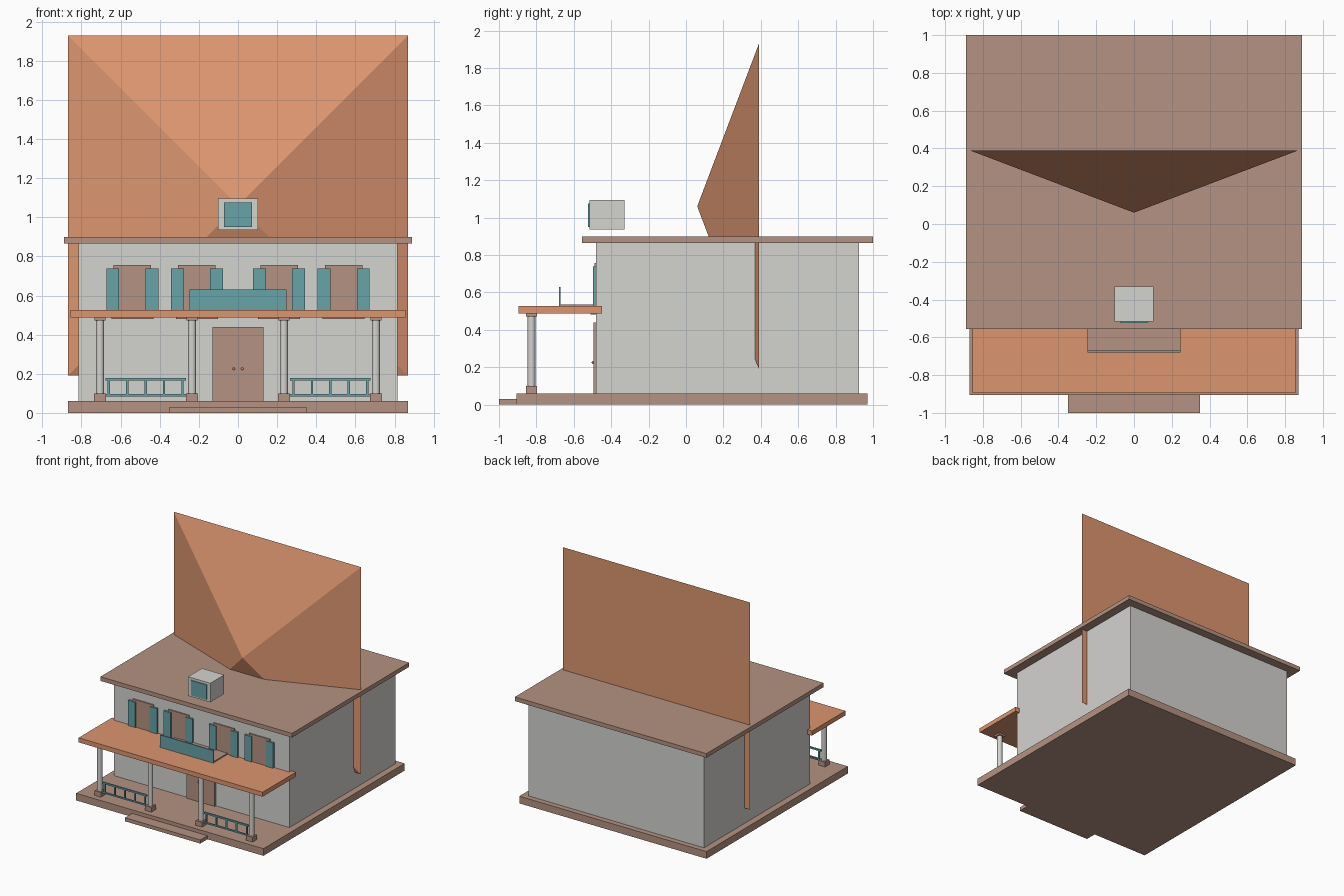
import bpy, math
from mathutils import Matrix

old = bpy.data.objects.get("Cube")
if old:
    bpy.data.objects.remove(old, do_unlink=True)


def material(name, rgb):
    # sRGB bytes to linear
    lin = [((c / 255 + 0.055) / 1.055) ** 2.4 for c in rgb]
    m = bpy.data.materials.new(name)
    m.use_nodes = True
    m.diffuse_color = (*lin, 1)
    m.node_tree.nodes["Principled BSDF"].inputs["Base Color"].default_value = (*lin, 1)
    return m


GREY = material("wall_grey", (212, 211, 208))
BROWN = material("trim_brown", (181, 146, 130))
ORANGE = material("roof_orange", (220, 149, 112))
TEAL = material("shutter_teal", (103, 163, 169))


def finish(name, mat):
    ob = bpy.context.object
    ob.name = name
    ob.data.materials.append(mat)
    return ob


def box(name, mat, x, y, z):
    """Box from (min, max) pairs on each axis."""
    lo, hi = zip(x, y, z)
    bpy.ops.mesh.primitive_cube_add(size=1, location=[(a + b) / 2 for a, b in zip(lo, hi)])
    ob = finish(name, mat)
    ob.data.transform(Matrix.Diagonal([b - a for a, b in zip(lo, hi)] + [1]))
    return ob


def around(c, half):
    return (c - half, c + half)


# Foundation, step, house body and flat roof
box("foundation", BROWN, (-0.87, 0.87), (-0.905, 0.97), (0, 0.06))
box("front_step", BROWN, (-0.35, 0.35), (-1.0, -0.86), (0, 0.03))
box("house_walls", GREY, (-0.815, 0.815), (-0.48, 0.925), (0.06, 0.87))
box("roof_slab", BROWN, (-0.89, 0.89), (-0.555, 1.0), (0.865, 0.9))

# Large four-sided roof pyramid pointing forward
bpy.ops.mesh.primitive_cone_add(vertices=4, radius1=0.87 * math.sqrt(2), depth=0.33)
pyramid = finish("roof_pyramid", ORANGE)
pyramid.data.transform(Matrix.Translation((0, 0.225, 1.06))
                       @ Matrix.Rotation(math.pi / 2, 4, 'X')
                       @ Matrix.Rotation(math.pi / 4, 4, 'Z'))

# Dormer
box("dormer", GREY, around(0, 0.103), (-0.515, -0.33), (0.935, 1.095))
box("dormer_window", TEAL, around(0, 0.072), (-0.523, -0.514), (0.95, 1.075))

# Porch roof and balcony
box("porch_roof", ORANGE, (-0.855, 0.855), (-0.895, -0.45), (0.488, 0.526))
box("balcony_floor", BROWN, around(0, 0.245), (-0.675, -0.48), (0.526, 0.536))
box("balcony_panel", TEAL, around(0, 0.247), (-0.68, -0.67), (0.526, 0.63))

# Windows with shutters
for x in (-0.54, -0.21, 0.21, 0.54):
    box("window", BROWN, around(x, 0.096), (-0.489, -0.475), (0.49, 0.756))
    box("window_sill", BROWN, around(x, 0.107), (-0.51, -0.475), (0.481, 0.495))
    for s in (-1, 1):
        box("shutter", TEAL, around(x + s * 0.1, 0.033), (-0.497, -0.478), (0.5, 0.738))

# Double door
for s, side in ((-1, "right"), (1, "left")):
    box(side + "_door", BROWN, sorted((0, s * 0.13)), (-0.495, -0.475), (0.06, 0.44))
    bpy.ops.mesh.primitive_uv_sphere_add(segments=10, ring_count=6, radius=0.007,
                                         location=(s * 0.022, -0.498, 0.225))
    finish(side + "_door_knob", ORANGE)
    bpy.ops.object.shade_smooth_by_angle()

# Porch columns
PORCH_Y = -0.826
for x in (-0.705, -0.235, 0.235, 0.705):
    box("column_base", BROWN, around(x, 0.03), around(PORCH_Y, 0.03), (0.06, 0.1))
    bpy.ops.mesh.primitive_cylinder_add(vertices=16, radius=0.021, depth=0.38,
                                        location=(x, PORCH_Y, 0.285))
    finish("column", GREY)
    bpy.ops.object.shade_smooth_by_angle()
    box("column_cap", BROWN, around(x, 0.029), around(PORCH_Y, 0.029), (0.472, 0.488))

# Porch railings
for s in (-1, 1):
    mid = s * 0.472
    box("top_rail", TEAL, around(mid, 0.206), around(PORCH_Y, 0.007), (0.165, 0.178))
    box("bottom_rail", TEAL, around(mid, 0.206), around(PORCH_Y, 0.006), (0.085, 0.096))
    for i in range(-2, 3):
        box("baluster", TEAL, around(mid + i * 0.094, 0.006),
            around(PORCH_Y, 0.005), (0.09, 0.17))
